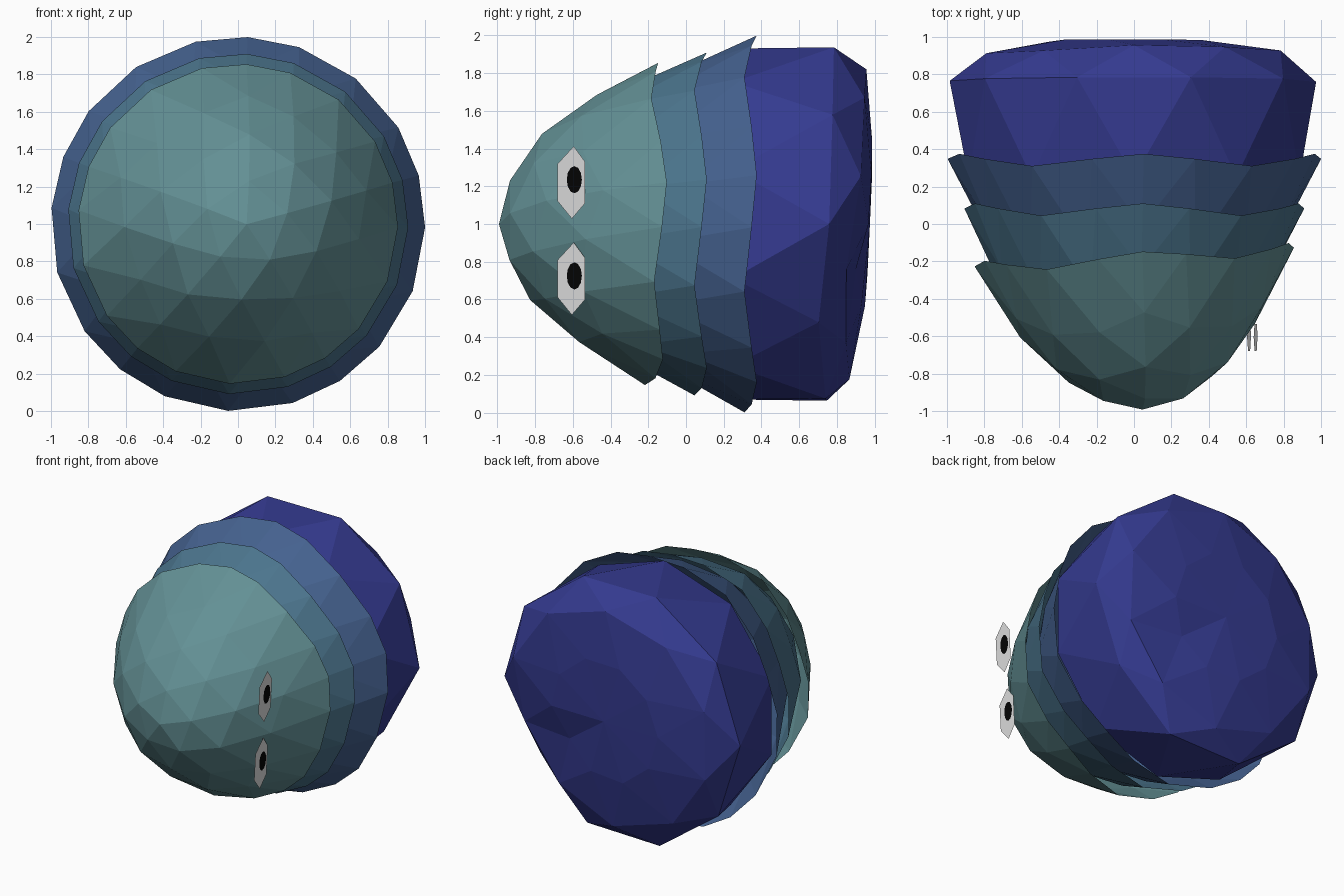
import bpy, bmesh, math, random
from math import sin, cos, pi, radians

random.seed(4)
if "Cube" in bpy.data.objects:
    bpy.data.objects.remove(bpy.data.objects["Cube"], do_unlink=True)


def material(name, rgb):
    m = bpy.data.materials.new(name)
    m.use_nodes = True
    m.diffuse_color = (*rgb, 1)
    m.node_tree.nodes["Principled BSDF"].inputs["Base Color"].default_value = (*rgb, 1)
    return m


teal = material("teal", (0.125, 0.28, 0.3))
blue_teal = material("blue teal", (0.072, 0.18, 0.27))
steel_blue = material("steel blue", (0.06, 0.123, 0.28))
indigo = material("indigo", (0.035, 0.043, 0.28))
eye_white = material("eye white", (0.72, 0.72, 0.72))
black = material("black", (0.001, 0.001, 0.001))


def finish(bm, name, mat, location=(0, 0, 0)):
    mesh = bpy.data.meshes.new(name)
    bm.to_mesh(mesh)
    bm.free()
    mesh.materials.append(mat)
    ob = bpy.data.objects.new(name, mesh)
    ob.location = location
    bpy.context.collection.objects.link(ob)


def shell(name, mat, tip, rim_y, rim_r, bulge, tilt=0.0):
    """Open faceted cap around the y axis with a five-wave rim, turned by tilt."""
    bm = bmesh.new()
    bmesh.ops.create_icosphere(bm, subdivisions=3, radius=1)
    low = [v for v in bm.verts if v.co.z < 0.43]
    bmesh.ops.delete(bm, geom=low, context='VERTS')
    rim = {v for v in bm.verts if v.is_boundary}
    length = (rim_y - tip) / 0.553
    for v in bm.verts:
        wave = math.atan2(v.co.y, v.co.x)
        a = wave + radians(15)
        lean = 0
        if v in rim:
            r = rim_r
            y = rim_y - 0.0325 * (1 - cos(5 * wave)) + tilt * cos(a)
        else:
            r = math.hypot(v.co.x, v.co.y) * rim_r * bulge + random.uniform(-0.008, 0.008)
            y = tip + length * (1 - v.co.z) + random.uniform(-0.008, 0.008)
            y += tilt * r * cos(a)
            lean = tilt * (v.co.z - 0.447) / 0.553
        v.co = (r * cos(a) + lean, y, r * sin(a))
    bmesh.ops.recalc_face_normals(bm, faces=bm.faces[:])
    finish(bm, name, mat, (0, 0, 1))


# Nested shells, from the nose to the back
shell("front_shell", teal, -0.985, -0.15, 0.855, 1.065, 0.05)
shell("middle_shell", blue_teal, -0.83, 0.11, 0.91, 1.105)
shell("rear_shell", steel_blue, -0.63, 0.375, 1.0, 1.09)


# Rear body: triangulated rings, each turned half a step, dented low on one side
def rear_body(sides=10):
    bm = bmesh.new()
    # depth, radius, jitter, backward lean of the top
    rows = [(0.25, 0.93, 0, 0), (0.765, 0.985, 0, 0.02),
            (0.905, 0.83, 0.015, 0.04), (0.965, 0.45, 0.012, 0.02)]
    rings = []
    for k, (y, r, jitter, lean) in enumerate(rows):
        ring = []
        for i in range(sides):
            a = 2 * pi * (i + 0.5 * ((k + 1) % 2)) / sides
            dent = max(0, cos(a + radians(36))) ** 10 if k else 0
            rr = r * (1 - 0.1 * dent) + random.uniform(-jitter, jitter)
            yy = y - 0.05 * dent + random.uniform(-jitter, jitter) + lean * sin(a)
            ring.append(bm.verts.new((rr * cos(a), yy, rr * sin(a))))
        rings.append(ring)
    for k in range(len(rings) - 1):
        a, b = rings[k], rings[k + 1]
        for i in range(sides):
            j = (i + 1) % sides
            if k % 2 == 0:
                bm.faces.new((a[i], a[j], b[j]))
                bm.faces.new((a[i], b[j], b[i]))
            else:
                bm.faces.new((a[i], a[j], b[i]))
                bm.faces.new((a[j], b[j], b[i]))
    for ring, y in ((rings[0], 0.25), (rings[-1], 0.975)):
        centre = bm.verts.new((0, y, 0))
        for i in range(sides):
            bm.faces.new((ring[i], ring[(i + 1) % sides], centre))
    bmesh.ops.recalc_face_normals(bm, faces=bm.faces[:])
    finish(bm, "rear_body", indigo, (0, 0, 1))


rear_body()


# Eyes: flat leaning plates, both on one flank
def plate(name, mat, outline, location):
    bm = bmesh.new()
    bm.faces.new([bm.verts.new((0.055 * z, y, z)) for y, z in outline])
    finish(bm, name, mat, location)


white_outline = [(0, -0.192), (0.07, -0.11), (0.07, 0.11),
                 (0.01, 0.192), (-0.075, 0.1), (-0.075, -0.1)]
pupil_outline = [(0.04 * cos(i * pi / 6), 0.072 * sin(i * pi / 6)) for i in range(12)]
for name, x, z in (("upper_eye", 0.65, 1.22), ("lower_eye", 0.615, 0.71)):
    plate(name + "_white", eye_white, white_outline, (x, -0.605, z))
    plate(name + "_pupil", black, pupil_outline, (x + 0.004, -0.592, z + 0.015))
